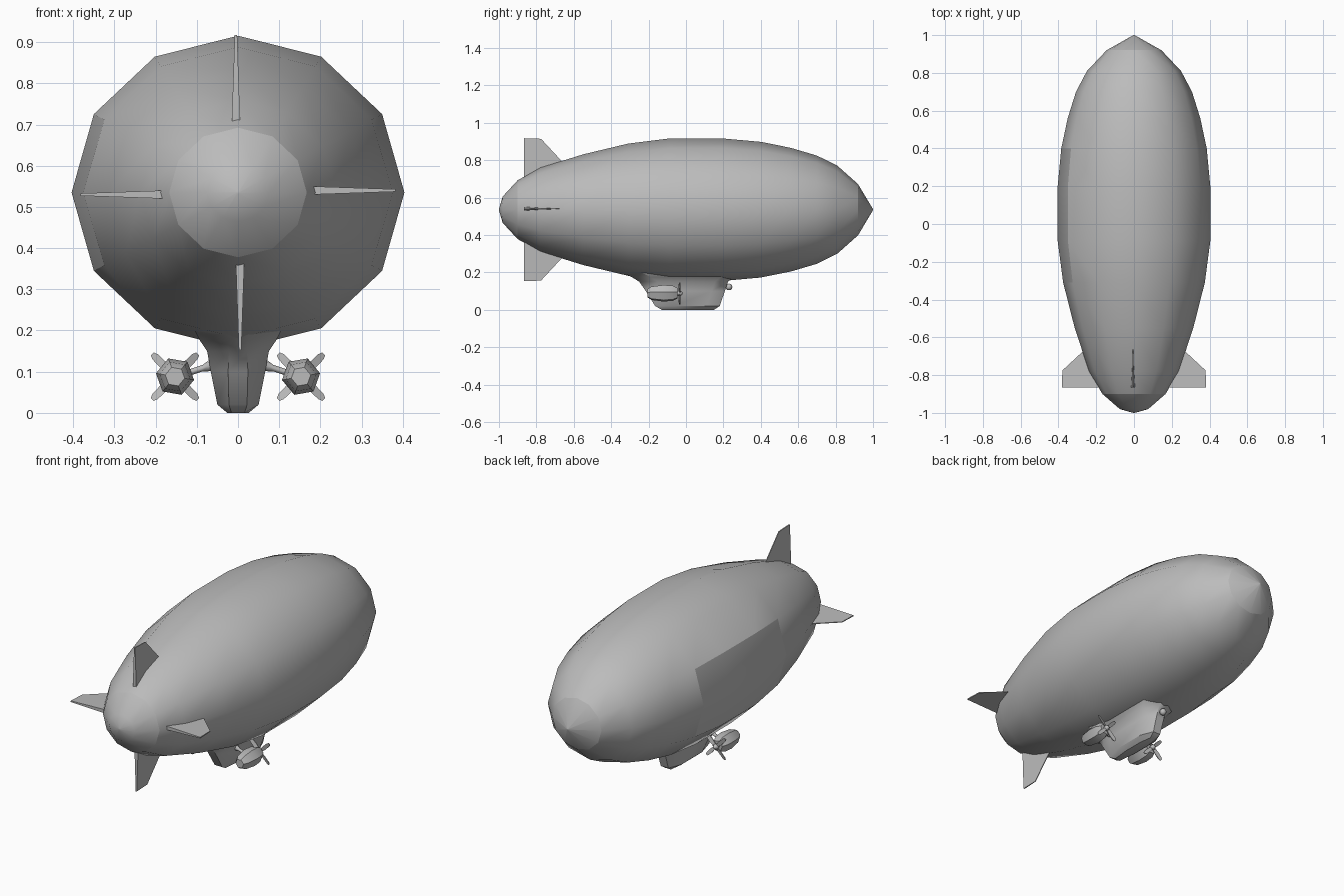
import bpy, bmesh, math
from mathutils import Matrix, Vector

cube = bpy.data.objects.get("Cube")
if cube:
    bpy.data.objects.remove(cube, do_unlink=True)

grey = bpy.data.materials.new("plain grey")
grey.use_nodes = True
grey.diffuse_color = (0.5, 0.5, 0.5, 1)
grey.node_tree.nodes["Principled BSDF"].inputs["Base Color"].default_value = (0.5, 0.5, 0.5, 1)

AXIS_Z = 0.535


def finish(name, bm, smooth_angle=None, sharp_rule=None):
    """Turn a bmesh into an object; edges above the angle or matching the rule are sharp."""
    bmesh.ops.remove_doubles(bm, verts=bm.verts, dist=1e-5)
    bmesh.ops.recalc_face_normals(bm, faces=bm.faces)
    for f in bm.faces:
        f.smooth = smooth_angle is not None
    if smooth_angle is not None:
        for e in bm.edges:
            steep = len(e.link_faces) == 2 and e.calc_face_angle() > math.radians(smooth_angle)
            e.smooth = not (steep or (sharp_rule and sharp_rule(e)))
    mesh = bpy.data.meshes.new(name)
    bm.to_mesh(mesh)
    bm.free()
    mesh.materials.append(grey)
    obj = bpy.data.objects.new(name, mesh)
    bpy.context.scene.collection.objects.link(obj)
    return obj


def loft(bm, rings):
    """Skin a list of equal point rings and close both ends."""
    loops = [[bm.verts.new(p) for p in ring] for ring in rings]
    n = len(loops[0])
    for a, b in zip(loops, loops[1:]):
        for i in range(n):
            j = (i + 1) % n
            bm.faces.new((a[i], a[j], b[j], b[i]))
    bm.faces.new(loops[0])
    bm.faces.new(loops[-1])


def turned(profile, sides, centre=(0, 0), squash=1.0, phase=0.0):
    """Rings of (y, radius) around an axis along y."""
    cx, cz = centre
    steps = [phase + math.tau * i / sides for i in range(sides)]
    return [[(cx + r * math.cos(a), y, cz + squash * r * math.sin(a)) for a in steps]
            for y, r in profile]


# Hull: twelve-sided, slightly flattened envelope
hull_profile = [(-1, 0.004), (-0.98, 0.075), (-0.9, 0.167), (-0.78, 0.238), (-0.55, 0.314),
                (-0.31, 0.375), (-0.09, 0.404), (0.2, 0.404), (0.4, 0.385), (0.56, 0.351),
                (0.7, 0.307), (0.81, 0.249), (0.92, 0.145), (1, 0.003)]
bm = bmesh.new()
loft(bm, turned(hull_profile, 12, (0, AXIS_Z), 0.942))


def hull_seam(e):
    # Cap rings and the border of the side panel
    ys = [v.co.y for v in e.verts]
    if abs(ys[0] - ys[1]) < 0.001 and min(abs(ys[0] + 0.9), abs(ys[0] - 0.92)) < 0.005:
        return True

    def in_panel(f):
        c = f.calc_center_median()
        return c.x < 0 and -0.31 < c.y < 0.4 and abs(c.z - AXIS_Z) < 0.15
    return len({in_panel(f) for f in e.link_faces}) == 2


finish("hull", bm, 50, hull_seam)

# Tail fins: one tapered blade turned around the hull axis
fin_outline = [(-0.865, 0.15, 0.011), (-0.865, 0.382, 0.003), (-0.775, 0.379, 0.002),
               (-0.66, 0.255, 0.002), (-0.66, 0.15, 0.003)]
for k, side in enumerate(("top", "right", "bottom", "left")):
    bm = bmesh.new()
    loft(bm, [[(s * t - 0.005, y, r) for y, r, t in fin_outline] for s in (-1, 1)])
    turn = Matrix.Rotation(-k * math.pi / 2, 4, 'Y')
    bm.transform(Matrix.Translation((0, 0, AXIS_Z)) @ turn)
    finish(side + "_fin", bm)

# Gondola: stacked eight-point sections (z, half width, end half width, back y, front y)
sections = [(0.0, 0.026, 0.016, -0.13, 0.15), (0.02, 0.05, 0.022, -0.165, 0.18),
            (0.1, 0.066, 0.024, -0.215, 0.208), (0.15, 0.075, 0.022, -0.25, 0.225),
            (0.175, 0.092, 0.024, -0.29, 0.255), (0.2, 0.105, 0.026, -0.34, 0.29)]
bm = bmesh.new()
rings = []
for z, w, e, back, front in sections:
    half = [(e, back), (w, back + 0.1), (w, front - 0.07), (e, front)]
    rings.append([(x, y, z) for x, y in half] + [(-x, y, z) for x, y in reversed(half)])
loft(bm, rings)
finish("gondola", bm, 35)

# Lamp on the gondola's forward end
bm = bmesh.new()
bmesh.ops.create_uvsphere(bm, u_segments=10, v_segments=6, radius=0.018,
                          matrix=Matrix.Translation((0, 0.23, 0.122)))
finish("lamp", bm, 60)

# Engines, propellers and struts on both sides
nacelle = [(-0.205, 0.024), (-0.185, 0.038), (-0.12, 0.047), (-0.07, 0.043), (-0.045, 0.03)]
spinner = [(-0.05, 0.012), (-0.03, 0.015), (-0.018, 0.004)]
for s, side in ((1, "left"), (-1, "right")):
    hub = (s * 0.153, 0.088)
    bm = bmesh.new()
    loft(bm, turned(nacelle, 6, hub, phase=math.radians(10 * s)))
    finish(side + "_engine", bm, 40)

    bm = bmesh.new()
    loft(bm, turned(spinner, 8, hub))
    finish(side + "_spinner", bm, 50)

    bm = bmesh.new()
    blade = [(0.005, 0.006), (0.035, 0.010), (0.068, 0.009), (0.078, 0.005)]
    outline = [(w, r) for r, w in blade] + [(-w, r) for r, w in reversed(blade)]
    for k in range(4):
        turn = Matrix.Rotation(math.radians(45 + 90 * k), 4, 'Y')
        place = Matrix.Translation((hub[0], -0.034, hub[1])) @ turn
        loft(bm, [[place @ Vector((x, y + 0.3 * x, r)) for x, r in outline]
                  for y in (-0.002, 0.002)])
    finish(side + "_propeller", bm)

    bm = bmesh.new()
    path = [(0.05, 0.122, 0.018), (0.072, 0.114, 0.013), (0.085, 0.109, 0.008),
            (0.13, 0.094, 0.008)]
    angles = [math.tau * i / 8 for i in range(8)]
    loft(bm, [[(s * x, -0.11 + r * math.cos(a), z + r * math.sin(a)) for a in angles]
              for x, z, r in path])
    finish(side + "_strut", bm, 50)
